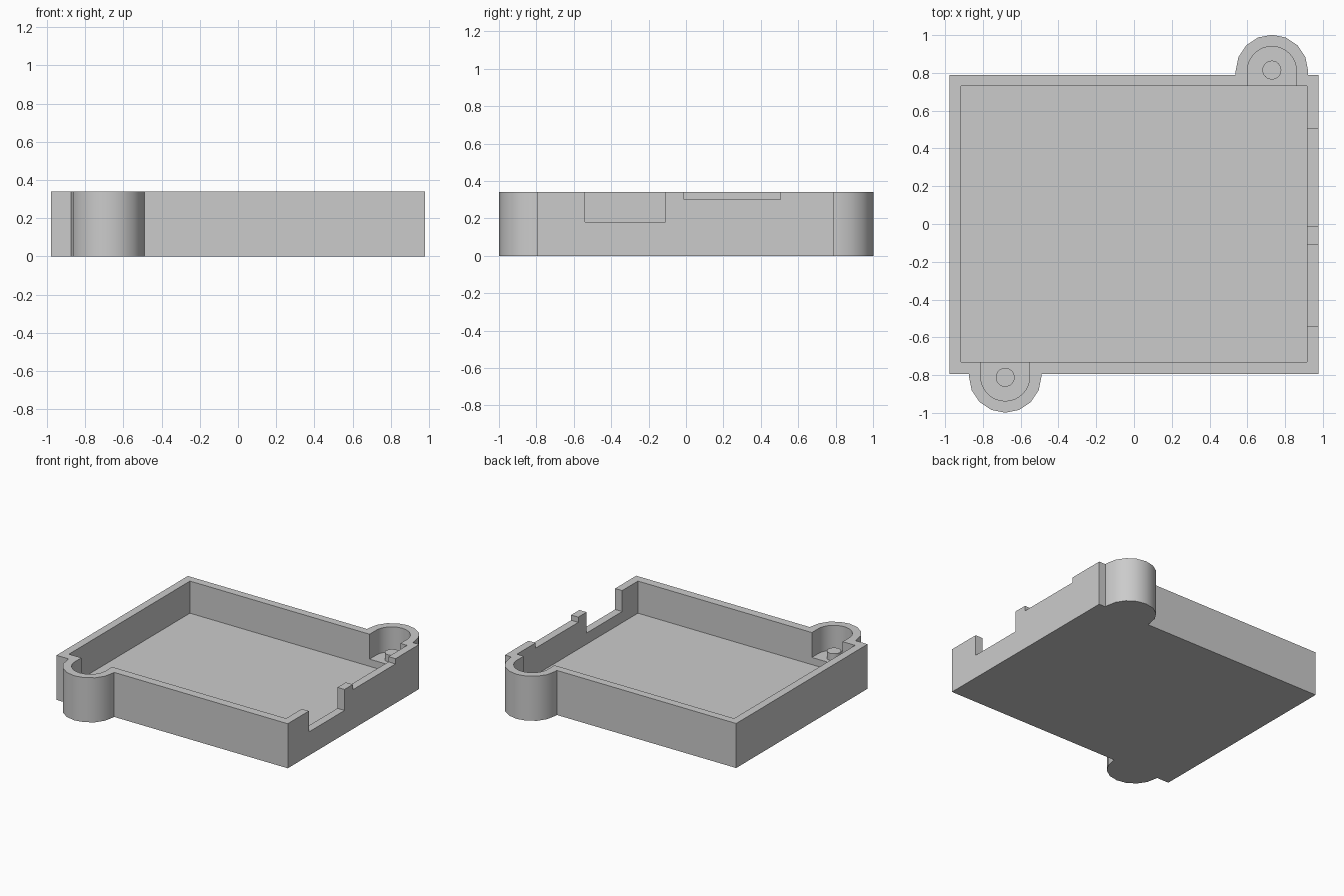
import bpy, bmesh
from math import cos, sin, pi, radians

cube = bpy.data.objects.get("Cube")
if cube:
    bpy.data.objects.remove(cube, do_unlink=True)

# One plain grey plastic for every part
grey = bpy.data.materials.new("grey plastic")
grey.use_nodes = True
grey.diffuse_color = (0.6, 0.6, 0.6, 1)
grey.node_tree.nodes["Principled BSDF"].inputs["Base Color"].default_value = (0.6, 0.6, 0.6, 1)

X, FRONT, BACK = 0.977, -0.795, 0.79      # outer wall planes
INNER_X, INNER_Y = 0.917, 0.73            # inner wall planes
HEIGHT, FLOOR, LEDGE, ABOVE = 0.34, 0.095, 0.15, 0.5
LOBES = [(-0.682, -0.807, -1), (0.73, 0.81, 1)]   # centre x, centre y, outward side


def arc(cx, cy, r, start, sweep, n):
    return [(cx + r * cos(start + sweep * i / n), cy + r * sin(start + sweep * i / n))
            for i in range(n + 1)]


def rect(x0, x1, y0, y1):
    return [(x0, y0), (x1, y0), (x1, y1), (x0, y1)]


def prism(name, outline, z0, z1):
    """Extrude a counter-clockwise outline from z0 to z1."""
    bm = bmesh.new()
    face = bm.faces.new([bm.verts.new((x, y, z0)) for x, y in outline])
    top = bmesh.ops.extrude_face_region(bm, geom=[face])["geom"]
    bmesh.ops.translate(bm, vec=(0, 0, z1 - z0),
                        verts=[v for v in top if isinstance(v, bmesh.types.BMVert)])
    bmesh.ops.recalc_face_normals(bm, faces=bm.faces)
    mesh = bpy.data.meshes.new(name)
    bm.to_mesh(mesh)
    bm.free()
    mesh.materials.append(grey)
    obj = bpy.data.objects.new(name, mesh)
    bpy.context.collection.objects.link(obj)
    return obj


def activate(obj):
    bpy.ops.object.select_all(action='DESELECT')
    obj.select_set(True)
    bpy.context.view_layer.objects.active = obj


def cut(target, cutter):
    cutter.hide_render = True
    mod = target.modifiers.new("cut", 'BOOLEAN')
    mod.operation, mod.solver, mod.object = 'DIFFERENCE', 'EXACT', cutter
    activate(target)
    bpy.ops.object.modifier_apply(modifier=mod.name)
    bpy.data.objects.remove(cutter, do_unlink=True)


# Case body: a rectangle whose front and back edges bulge into round screw lobes
outline = [(-X, FRONT)]
for (cx, cy, side), wall in zip(LOBES, (FRONT, BACK)):
    bulge = arc(cx, cy, 0.192, pi if side < 0 else 0, pi, 8)
    outline += [(bulge[0][0], wall)] + bulge + [(bulge[-1][0], wall)]
    outline += [(X, FRONT), (X, BACK)] if side < 0 else [(-X, BACK)]
tray = prism("tray_body", outline, 0, HEIGHT)

# Main cavity
cut(tray, prism("cavity_cutter", rect(-INNER_X, INNER_X, -INNER_Y, INNER_Y), FLOOR, ABOVE))

# Raised pockets inside the lobes, open towards the cavity
for cx, cy, side in LOBES:
    pocket = arc(cx, cy, 0.13, pi if side < 0 else 0, pi, 16)
    inside = side * (INNER_Y - 0.04)
    pocket += [(pocket[-1][0], inside), (pocket[0][0], inside)]
    cut(tray, prism("pocket_cutter", pocket, LEDGE, ABOVE))

# Connector notches in the wall on the +x side
for y0, y1, bottom in [(-0.54, -0.11, 0.18), (-0.01, 0.505, 0.30)]:
    cut(tray, prism("notch_cutter", rect(INNER_X - 0.05, X + 0.1, y0, y1), bottom, ABOVE))

# Locating pins standing in the pockets
parts = [tray]
for (cx, cy, side), label in zip(LOBES, ("front", "back")):
    parts.append(prism(label + "_pin", arc(cx, cy + 0.005 * side, 0.05, 0, 2 * pi, 24)[:-1],
                       LEDGE - 0.01, 0.205))

for part in parts:
    activate(part)
    bpy.ops.object.shade_smooth_by_angle(angle=radians(30))
